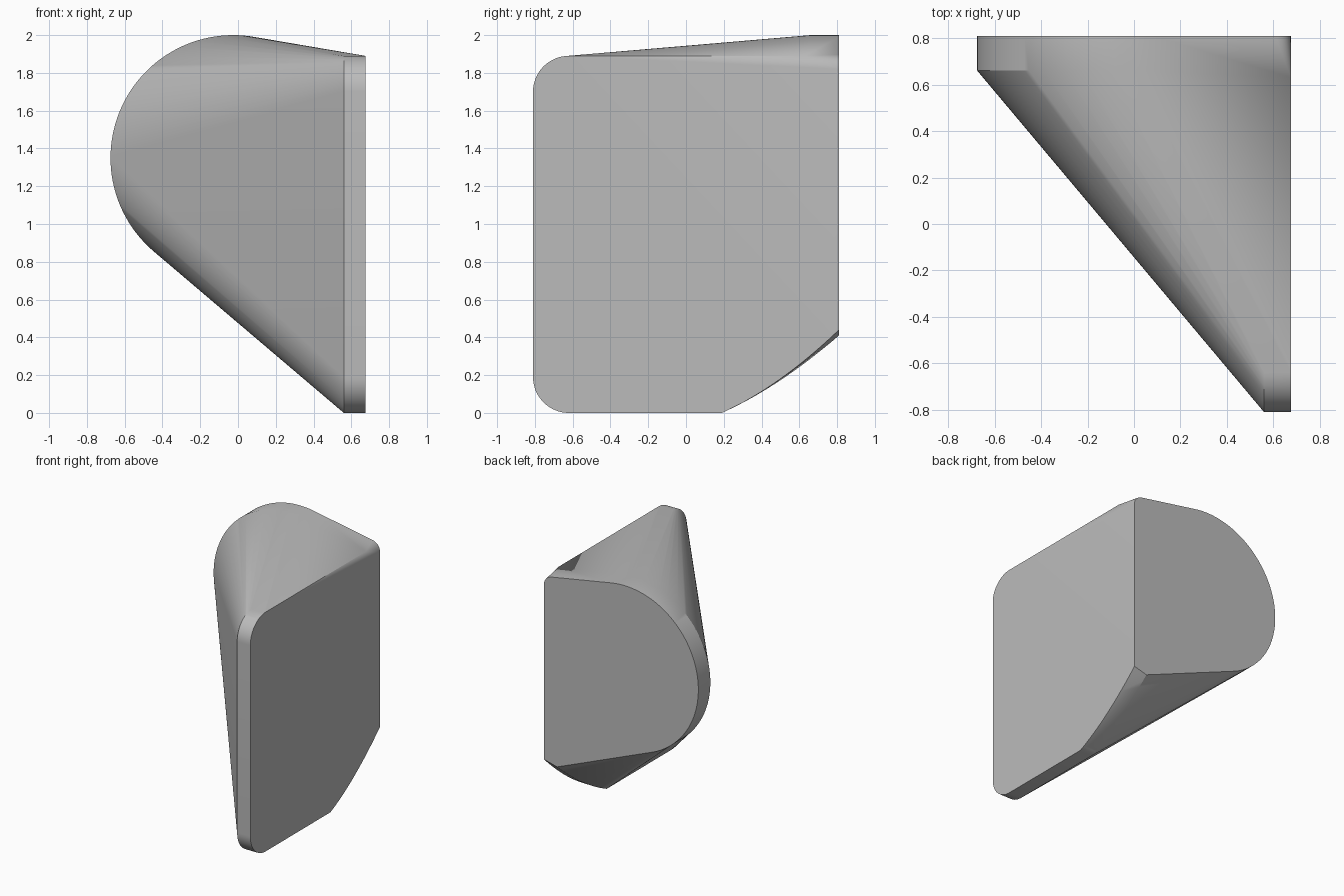
import bpy, bmesh
from math import sin, cos, radians
from mathutils import Vector

cube = bpy.data.objects.get("Cube")
if cube:
    bpy.data.objects.remove(cube, do_unlink=True)


def arc(cx, cz, r, start, end, steps):
    """Points along a circular arc, angles in degrees."""
    angles = [radians(start + (end - start) * i / steps) for i in range(steps + 1)]
    return [(cx + r * cos(a), cz + r * sin(a)) for a in angles]


def bend(a, b, c, steps=16):
    """Quadratic curve from a to c, pulled towards b."""
    a, b, c = Vector(a), Vector(b), Vector(c)
    ts = [i / steps for i in range(steps + 1)]
    return [tuple(a * (1 - t) ** 2 + b * 2 * t * (1 - t) + c * t * t) for t in ts]


X_SIDE, X_INNER = 0.675, 0.56
Y_BACK, Y_INNER, Y_FRONT = 0.81, 0.66, -0.81
TOP, R = 1.89, 0.19

# Side plate: rounded front corners and a curved lower rear edge
front_corners = (arc(Y_FRONT + R, TOP - R, R, 90, 180, 16)
                 + arc(Y_FRONT + R, R, R, 180, 270, 16))
points = []
for x, rear_z in ((X_SIDE, 0.44), (X_INNER, 0.41)):
    rear = bend((0.19, 0), (0.49, 0.134), (Y_BACK, rear_z))
    points += [(x, y, z) for y, z in front_corners + rear]
points.append((X_SIDE, 0.63, TOP))

# Back plate: large round lobe running into a small rounded top corner
lobe = arc(-0.025, 1.35, 0.65, 80.5, 246, 72)
corner = bend((0.59, 1.9), (0.67, TOP), (X_SIDE, 1.82), 8)
points += [(x, y, z) for y in (Y_INNER, Y_BACK) for x, z in lobe]
points += [(x, Y_BACK, z) for x, z in corner]

# Body: skin stretched over both plates
bm = bmesh.new()
for p in points:
    bm.verts.new(p)
bmesh.ops.remove_doubles(bm, verts=bm.verts, dist=0.0005)
hull = bmesh.ops.convex_hull(bm, input=bm.verts)
spare = {g for g in hull["geom_interior"] + hull["geom_unused"]
         if isinstance(g, bmesh.types.BMVert)}
bmesh.ops.delete(bm, geom=list(spare), context='VERTS')
bmesh.ops.dissolve_limit(bm, angle_limit=radians(0.2), verts=bm.verts, edges=bm.edges)
bmesh.ops.recalc_face_normals(bm, faces=bm.faces)
mesh = bpy.data.meshes.new("wedge_body")
bm.to_mesh(mesh)
bm.free()

body = bpy.data.objects.new("wedge_body", mesh)
bpy.context.collection.objects.link(body)

# Plain grey finish
grey = bpy.data.materials.new("plain_grey")
grey.use_nodes = True
colour = (0.5, 0.5, 0.5, 1)
grey.diffuse_color = colour
grey.node_tree.nodes["Principled BSDF"].inputs["Base Color"].default_value = colour
mesh.materials.append(grey)

bpy.ops.object.select_all(action='DESELECT')
body.select_set(True)
bpy.context.view_layer.objects.active = body
bpy.ops.object.shade_smooth_by_angle(angle=radians(25))
